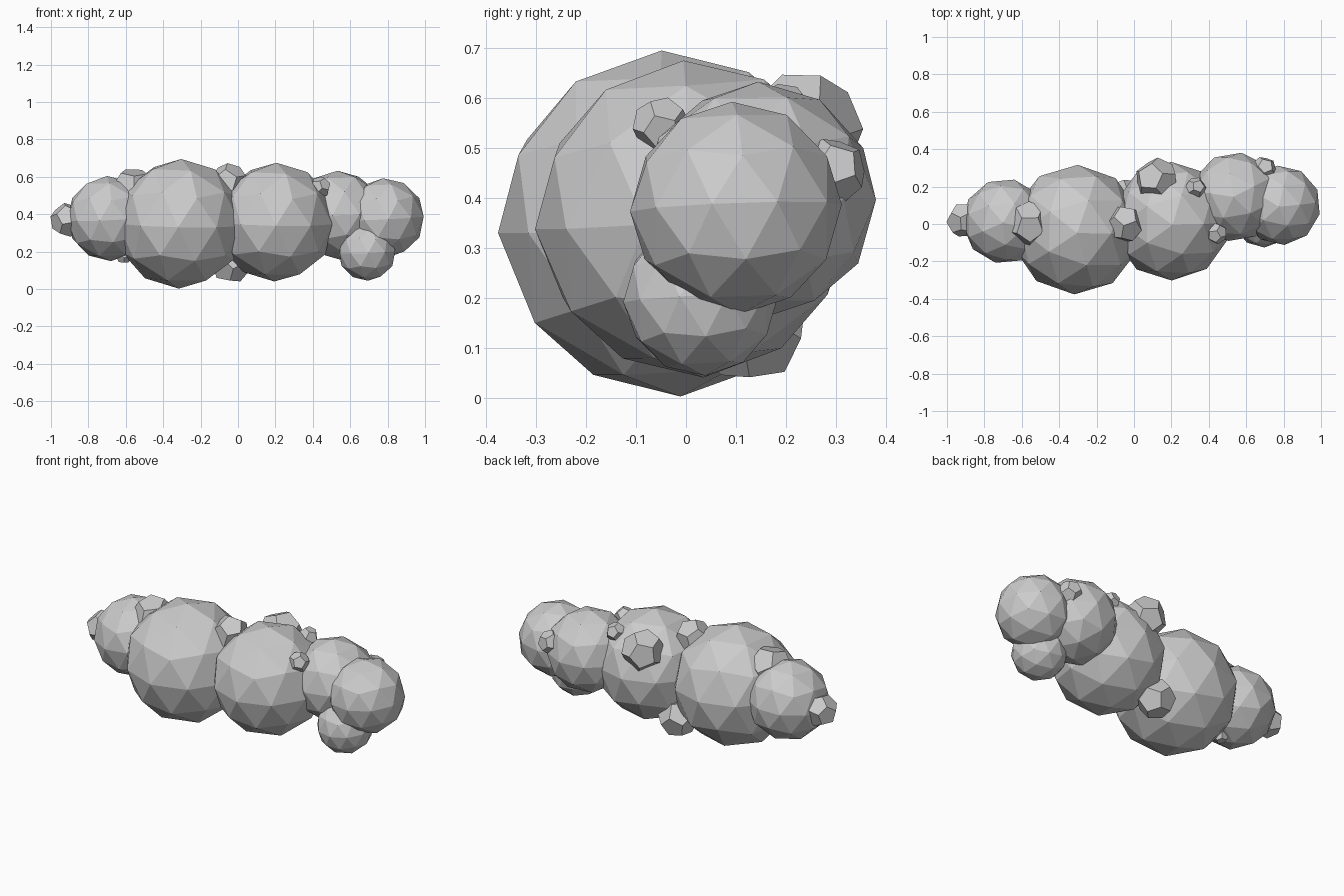
import bpy, bmesh, random
from mathutils import Euler, Matrix, Vector

if "Cube" in bpy.data.objects:
    bpy.data.objects.remove(bpy.data.objects["Cube"])

random.seed(4)


def finish(bm, name, centre, tilt):
    rot = Euler((random.uniform(-tilt, tilt), random.uniform(-tilt, tilt),
                 random.uniform(0, 6.28))).to_matrix().to_4x4()
    bmesh.ops.transform(bm, matrix=Matrix.Translation(centre) @ rot, verts=bm.verts)
    bmesh.ops.recalc_face_normals(bm, faces=bm.faces)
    mesh = bpy.data.meshes.new(name)
    bm.to_mesh(mesh)
    bm.free()
    obj = bpy.data.objects.new(name, mesh)
    bpy.context.collection.objects.link(obj)


def puff(name, centre, radius):
    """Large faceted ball."""
    bm = bmesh.new()
    bmesh.ops.create_icosphere(bm, subdivisions=2, radius=radius)
    finish(bm, name, centre, 0.06)


def bump(name, centre, radius):
    """Small twelve-sided ball: the dual of an icosahedron."""
    ico = bmesh.new()
    bmesh.ops.create_icosphere(ico, subdivisions=1, radius=1)
    points = [f.calc_center_median().normalized() * radius for f in ico.faces]
    ico.free()
    bm = bmesh.new()
    for p in points:
        bm.verts.new(p)
    bmesh.ops.convex_hull(bm, input=bm.verts)
    bmesh.ops.dissolve_limit(bm, angle_limit=0.05, verts=bm.verts, edges=bm.edges)
    finish(bm, name, centre, 0.5)


# Main cloud puffs
puff("puff_large_left", (-0.31, -0.03, 0.349), 0.347)
puff("puff_large_right", (0.20, 0.015, 0.358), 0.318)
puff("puff_left_end", (-0.69, 0.015, 0.377), 0.228)
puff("puff_right_back", (0.54, 0.145, 0.395), 0.238)
puff("puff_right_end", (0.785, 0.10, 0.38), 0.213)
puff("puff_right_low", (0.69, 0.03, 0.20), 0.156)

# Small bumps tucked into the seams
bump("bump_left_tip", (-0.912, 0.02, 0.37), 0.093)
bump("bump_left_top", (-0.56, 0.0, 0.53), 0.122)
bump("bump_middle_top", (-0.05, 0.0, 0.57), 0.104)
bump("bump_middle_bottom", (-0.04, 0.13, 0.14), 0.112)
bump("bump_back_top", (0.12, 0.235, 0.535), 0.12)
bump("bump_back_small", (0.33, 0.195, 0.575), 0.056)
bump("bump_front_small", (0.44, -0.05, 0.545), 0.058)
bump("bump_right_back", (0.695, 0.295, 0.455), 0.067)
bump("bump_left_bottom", (-0.61, 0.0, 0.18), 0.045)
